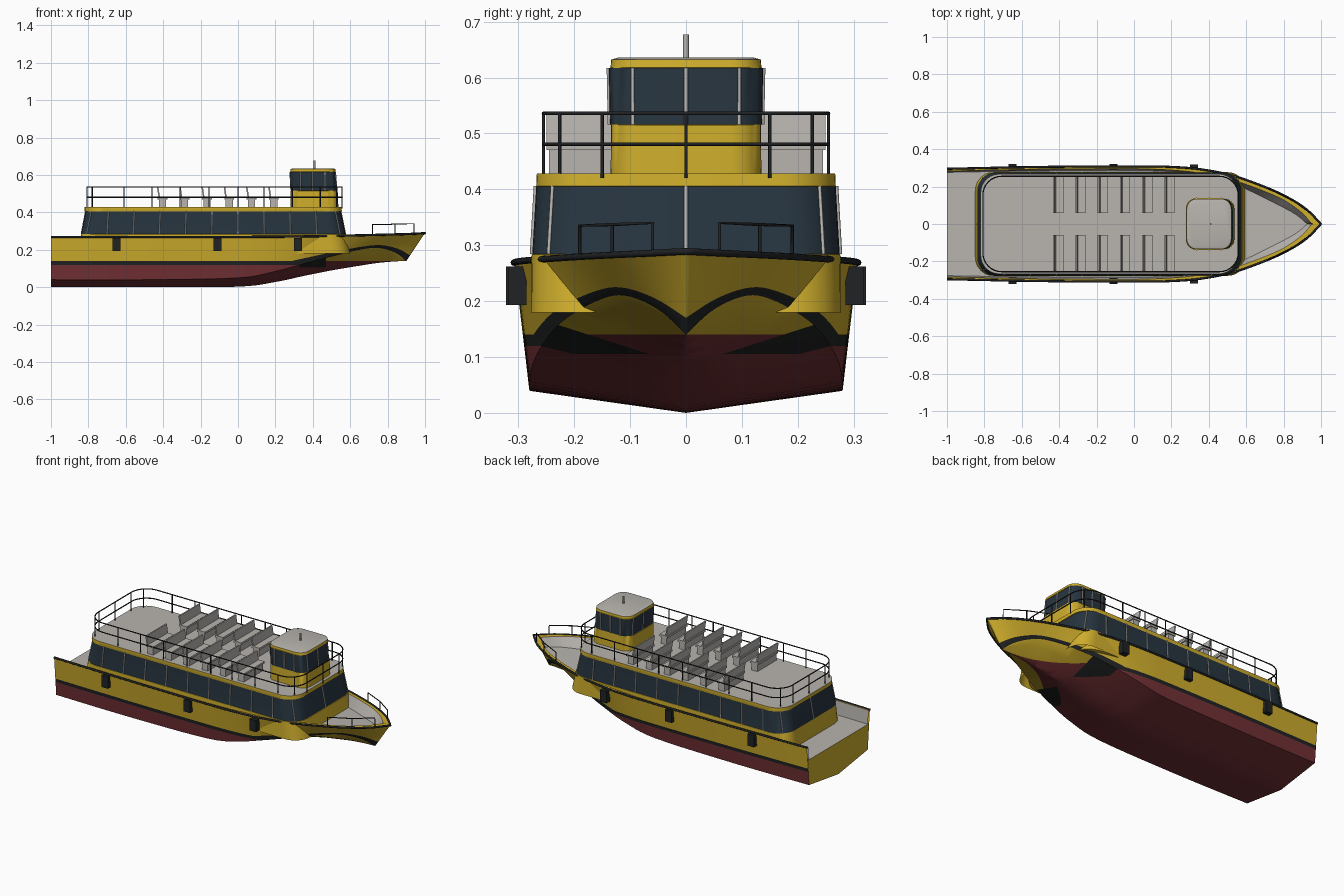
import bpy, bmesh, math
from mathutils import Vector

if "Cube" in bpy.data.objects:
    bpy.data.objects.remove(bpy.data.objects["Cube"])


def material(name, c):
    m = bpy.data.materials.new(name)
    m.diffuse_color = (*c, 1)
    m.use_nodes = True
    m.node_tree.nodes["Principled BSDF"].inputs["Base Color"].default_value = m.diffuse_color
    return m


YELLOW = material("yellow_paint", (0.62, 0.42, 0.025))
RED = material("red_antifouling", (0.17, 0.03, 0.035))
BLACK = material("black_rubber", (0.015, 0.016, 0.017))
GLASS = material("dark_glass", (0.02, 0.035, 0.05))
GREY = material("grey_deck", (0.48, 0.46, 0.43))


def finish(name, bm, mats=(), mirror=False, smooth=True):
    bmesh.ops.remove_doubles(bm, verts=bm.verts, dist=1e-5)
    bmesh.ops.recalc_face_normals(bm, faces=bm.faces)
    me = bpy.data.meshes.new(name)
    bm.to_mesh(me)
    bm.free()
    ob = bpy.data.objects.new(name, me)
    bpy.context.collection.objects.link(ob)
    for m in mats:
        me.materials.append(m)
    if smooth:
        bpy.ops.object.select_all(action='DESELECT')
        ob.select_set(True)
        bpy.context.view_layer.objects.active = ob
        bpy.ops.object.shade_smooth_by_angle(angle=math.radians(30))
    if mirror:
        mod = ob.modifiers.new("mirror", 'MIRROR')
        mod.use_axis = (False, True, False)
    return ob


def loft(bm, rows, mats, closed=False):
    """Skin rows of points; mats gives one material index per column."""
    vs = [[bm.verts.new(p) for p in r] for r in rows]
    for a, b in zip(vs, vs[1:]):
        for j in range(len(a) if closed else len(a) - 1):
            k = (j + 1) % len(a)
            bm.faces.new((a[j], a[k], b[k], b[j])).material_index = mats[j % len(mats)]
    return vs


def box(bm, x0, x1, y0, y1, z0, z1, lean=0):
    v = bmesh.ops.create_cube(bm, size=1)["verts"]
    for p in v:
        x, y, z = p.co + Vector((.5, .5, .5))
        p.co = (x0 + (x1 - x0) * x + lean * z, y0 + (y1 - y0) * y, z0 + (z1 - z0) * z)


def tubes(name, lines, r, mat, cyclic=False, res=2):
    cu = bpy.data.curves.new(name, 'CURVE')
    cu.dimensions = '3D'
    cu.bevel_depth, cu.bevel_resolution, cu.use_fill_caps = r, res, True
    for pts in lines:
        s = cu.splines.new('POLY')
        s.points.add(len(pts) - 1)
        for p, q in zip(s.points, pts):
            p.co = (*q, 1)
        s.use_cyclic_u = cyclic
    cu.materials.append(mat)
    bpy.context.collection.objects.link(bpy.data.objects.new(name, cu))


def rrect(x0, x1, hy, r, z, n=8):
    pts = []
    for i, (cx, cy) in enumerate([(x1 - r, hy - r), (x0 + r, hy - r), (x0 + r, r - hy), (x1 - r, r - hy)]):
        for k in range(n + 1):
            a = math.pi / 2 * (i + k / n)
            pts.append((cx + r * math.cos(a), cy + r * math.sin(a), z))
    return pts


def stack(name, layers, bands):
    """Rounded house built from stacked outlines, one material per band, grey roof."""
    bm = bmesh.new()
    mats = [YELLOW, GLASS, GREY]
    rows = [rrect(*l) for l in layers]
    for (a, b), m in zip(zip(rows, rows[1:]), bands):
        vs = loft(bm, [a, b], [m], True)
    bm.faces.new(vs[-1]).material_index = 2
    return finish(name, bm, mats)


def catmull(rows, n):
    out = []
    for i in range(len(rows) - 1):
        p0, p1, p2, p3 = (rows[max(0, min(len(rows) - 1, i + d))] for d in (-1, 0, 1, 2))
        for k in range(n):
            t = k / n
            out.append([b + .5 * t * (c - a + t * (2 * a - 5 * b + 4 * c - d + t * (3 * (b - c) + d - a)))
                        for a, b, c, d in zip(p0, p1, p2, p3)])
    return out + [list(rows[-1])]


# Hull stations: keel x, keel z, chine y, chine z, sheer x, sheer y, sheer z
ST = catmull([
    (-1, 0, .275, .04, -1, .295, .27), (-.5, 0, .28, .04, -.5, .305, .27),
    (0, .003, .28, .05, 0, .308, .27), (.2, .028, .275, .085, .2, .305, .271),
    (.35, .06, .255, .125, .36, .292, .273), (.5, .09, .22, .165, .53, .258, .276),
    (.65, .115, .16, .2, .7, .198, .28), (.75, .13, .11, .21, .82, .143, .283),
    (.84, .138, .05, .185, .92, .08, .286), (.9, .14, 0, .14, 1, 0, .29)], 5)

# Hull shell: bottom, chine strip and topsides, cut along the paint lines
bm = bmesh.new()
rows = []
for kx, kz, cy, cz, sx, sy, sz in ST:
    K, C, S = Vector((kx, 0, max(0, kz))), Vector((kx, cy, cz)), Vector((sx, sy, sz))
    rows.append([K.lerp(C, f) for f in (0, .33, .67)] + [C.lerp(S, f) for f in (0, .2, .45, .72, 1)])
loft(bm, rows, [0, 0, 0, 1, 2, 2, 2])
bmesh.ops.remove_doubles(bm, verts=bm.verts, dist=1e-5)
for co, no in [((0, 0, z), (0, 0, 1)) for z in (.105, .12, .14)] + [((x, 0, 0), (1, 0, 0)) for x in (.33, .47)]:
    bmesh.ops.bisect_plane(bm, geom=bm.verts[:] + bm.edges[:] + bm.faces[:], plane_co=co, plane_no=no)
for f in bm.faces:
    c, part = f.calc_center_median(), f.material_index
    if part == 0:
        black = .33 < c.x < .47 and c.z > .105 or c.x < .33 and .12 < c.z < .14
    else:
        black = .12 < c.z < .14 or part == 1 and c.z > .14
    f.material_index = 2 if black else (1 if c.z < .14 else 0)
finish("hull", bm, [YELLOW, RED, BLACK], mirror=True)

# Transom
bm = bmesh.new()
half = [(-1, .275, .04), (-1, .288, .19)]
bm.faces.new([bm.verts.new(p) for p in [(-1, 0, 0)] + half + [(x, -y, z) for x, y, z in half[::-1]]])
finish("transom", bm, [YELLOW])

# Deck, inner bulwark and cap rail
bm = bmesh.new()
rows = []
for kx, kz, cy, cz, sx, sy, sz in ST:
    dz = .19 + .05 * max(0, (kx - .3) / .6)
    e = Vector((kx, cy, cz)).lerp(Vector((sx, sy, sz)), (dz - cz) / (sz - cz))
    back = .03 * max(0, (sx - .8) / .2)
    w = .012 + .012 * max(0, min(1, sx * 2))
    e.x -= back
    e.y = max(0, e.y - .012)
    rows.append([(e.x, 0, dz), e, (sx - back, max(0, sy - w), sz), (sx, sy, sz)])
loft(bm, rows, [0, 0, 1])
finish("deck_and_bulwark", bm, [GREY, YELLOW], mirror=True)

# Rubbing strake around the sheer
side = [(s[4], s[5], s[6] - .001) for s in ST]
tubes("rubbing_strake", [side + [(x, -y, z) for x, y, z in side[-2::-1]]], .006, BLACK)

# Passenger cabin and wheelhouse
stack("passenger_cabin", [(-.85, .6, .277, .1, .18), (-.838, .578, .276, .1, .283), (-.838, .575, .275, .1, .284),
                          (-.815, .55, .268, .1, .405), (-.82, .555, .268, .1, .406), (-.82, .553, .267, .1, .428)],
      [0, 0, 1, 0, 0])
stack("wheelhouse", [(.28, .537, .135, .055, .42), (.28, .533, .134, .055, .515), (.283, .528, .136, .055, .516),
                     (.278, .52, .138, .055, .617), (.28, .523, .135, .055, .618), (.282, .52, .134, .055, .632),
                     (.295, .507, .121, .045, .636)], [0, 0, 1, 0, 0, 2])

# Window mullions
lines = []
for s in (1, -1):
    for i in range(9):
        x = -.7 + .14 * i
        lines.append([(x, s * .276, .284), (x * .99, s * .269, .406)])
    for a, b in (((-.809, .246), (-.786, .239)), ((.546, .246), (.521, .239))):
        lines.append([(a[0], s * a[1], .284), (b[0], s * b[1], .406)])
for y in (-.19, 0, .19):
    o = .012 if y else 0
    lines += [[(.575 - o, y, .284), (.55 - o, y, .406)], [(-.838 + o, y, .284), (-.815 + o, y, .406)]]
for y in (-.095, 0, .095):
    o = .004 if y else 0
    lines += [[(.529 - o, y, .516), (.521 - o, y, .617)], [(.283 + o, y, .516), (.278 + o, y, .617)]]
for s in (1, -1):
    lines += [[(x, s * .137, .516), (x, s * .139, .617)] for x in (.335, .4, .465)]
tubes("window_mullions", lines, .0035, GREY, res=1)

# Upper deck railing
R = (-.808, .557, .255, .1)
tubes("upper_rail_bars", [rrect(*R, z) for z in (.536, .481)], .0032, BLACK, True)
posts = [(x, s * .255) for s in (1, -1) for x in (-.61, -.46, -.31, -.155, 0, .14, .29, .44)]
posts += [(x, y) for x in (-.808, .557) for y in (-.15, 0, .15)]
posts += [(x, s * .226) for s in (1, -1) for x in (-.779, .528)]
tubes("upper_rail_posts", [[(x, y, .42), (x, y, .536)] for x, y in posts], .003, BLACK)

# Bow rails
lines = []
for s in (1, -1):
    p = [(.72, .19), (.84, .132), (.94, .06)]
    lines.append([(x, s * y, z) for (x, y), z in zip([p[0]] + p + [p[2]], (.275, .335, .337, .34, .28))])
    lines.append([(.84, s * .132, .28), (.84, s * .132, .337)])
tubes("bow_rails", lines, .003, BLACK)

# Bench seats: pedestal, cushion and leaning backrest
bm = bmesh.new()
box(bm, -.018, .02, .065, .245, .425, .472)
box(bm, -.025, .027, .06, .25, .47, .482)
box(bm, -.02, -.012, .06, .25, .48, .533, -.008)
seat = finish("seat", bm, [GREY], smooth=False)
for i in range(6):
    for y in (0, -.31):
        ob = seat if i == 0 and y == 0 else seat.copy()
        if ob is not seat:
            bpy.context.collection.objects.link(ob)
        ob.location = (-.405 + .119 * i, y, 0)

# Fenders
for i, x in enumerate((-.65, -.11, .32)):
    bm = bmesh.new()
    box(bm, x - .021, x + .021, .285, .322 if i < 2 else .318, .193, .262)
    finish("fender", bm, [BLACK], mirror=True, smooth=False)

# Flat-bottomed bow sponsons
bm = bmesh.new()
rows = []
for x, yo, h in catmull([(.255, .262, .012), (.34, .274, .045), (.43, .272, .056), (.51, .242, .045), (.585, .15, .002)], 4):
    rows.append([(x, yo - .08, .18), (x, yo, .18), (x, yo - .001, .18 + h * .4), (x, yo - .006, .18 + h * .8),
                 (x, yo - .018, .18 + h), (x, yo - .08, .18 + h)])
vs = loft(bm, rows, [0], True)
bm.faces.new(vs[0])
bm.faces.new(vs[-1])
finish("bow_sponson", bm, [YELLOW], mirror=True)

# Mast
tubes("mast", [[(.41, 0, .63), (.41, 0, .677)]], .005, GREY, res=4)
